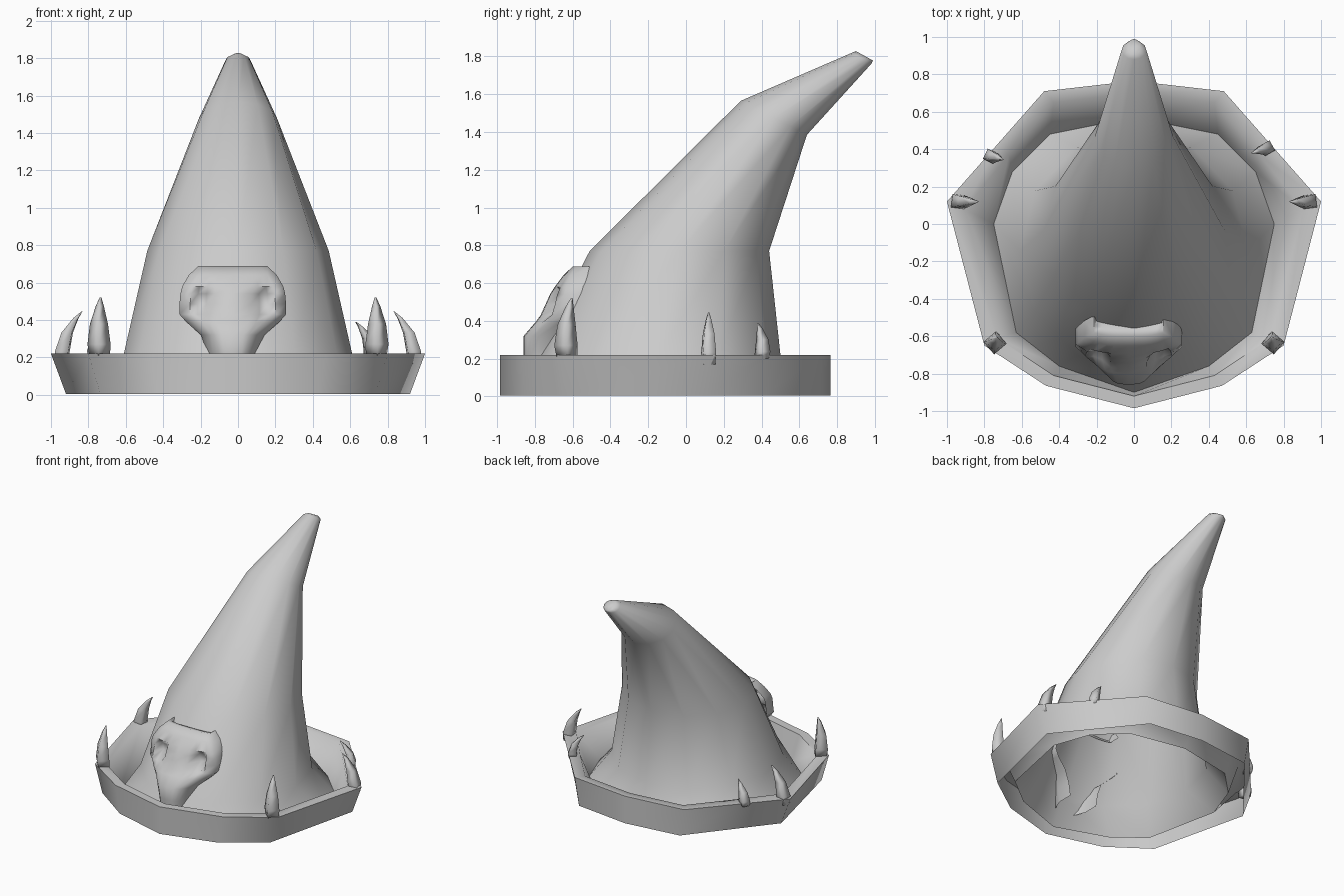
import bpy, bmesh
from math import sin, cos, pi, radians
from mathutils import Vector

if "Cube" in bpy.data.objects:
    bpy.data.objects.remove(bpy.data.objects["Cube"])


def make(name, loops, closed=True, cap_start=False, cap_end=False, angle=40):
    """Skin a list of equal-length point loops into one object."""
    bm = bmesh.new()
    rows = [[bm.verts.new(p) for p in loop] for loop in loops]
    n = len(rows[0])
    for a, b in zip(rows, rows[1:]):
        for i in range(n if closed else n - 1):
            j = (i + 1) % n
            bm.faces.new((a[i], a[j], b[j], b[i]))
    if cap_start:
        bm.faces.new(rows[0][::-1])
    if cap_end:
        bm.faces.new(rows[-1])
    bmesh.ops.remove_doubles(bm, verts=bm.verts, dist=0.0005)
    if cap_start or cap_end:
        bmesh.ops.recalc_face_normals(bm, faces=bm.faces)
    me = bpy.data.meshes.new(name)
    bm.to_mesh(me)
    bm.free()
    ob = bpy.data.objects.new(name, me)
    bpy.context.collection.objects.link(ob)
    bpy.ops.object.select_all(action='DESELECT')
    bpy.context.view_layer.objects.active = ob
    ob.select_set(True)
    bpy.ops.object.shade_smooth_by_angle(angle=radians(angle))
    return ob


def mirrored(half, z, sx=1.0):
    """Half outline from front to back, mirrored into a full loop."""
    full = half + [(-x, y) for x, y in half[-2:0:-1]]
    return [(x * sx, y, z) for x, y in full]


# Brim: flaring outer wall, flat lip, inside slope down to the crown (hollow below)
outer = [(0, -.985), (.47, -.865), (.80, -.65), (1, .12), (.74, .415), (.48, .71), (0, .765)]
lip = [(0, -.92), (.43, -.81), (.73, -.61), (.905, .08), (.67, .37), (.43, .65), (0, .70)]
base = [(0, -.90), (.40, -.76), (.63, -.58), (.75, 0), (.65, .28), (.45, .48), (0, .57)]
make("brim", [mirrored(outer, .005, .92), mirrored(outer, .22),
              mirrored(lip, .22), mirrored(base, .025)], angle=62)


# Crown: bent cone, each ring = centre y, z, half width, half depth vector (y, z)
def ring(cy, cz, rx, dy, dz):
    pts = []
    for i in range(12):
        a = -pi / 2 + i * pi / 6
        pts.append((rx * cos(a), cy + dy * sin(a), cz + dz * sin(a)))
    return pts


make("crown", [mirrored(base, .025),
               ring(-.145, .22, .61, .645, 0),
               ring(-.035, .77, .485, .475, 0),
               ring(.465, 1.475, .21, .175, -.09),
               ring(.93, 1.79, .066, .05, -.03),
               ring(.945, 1.803, .03, .045, -.025)], cap_end=True, angle=85)

# Skull ornament: rows = z, half width, front y, side y
rows = [(.12, .12, -.85, -.72), (.22, .135, -.86, -.72), (.32, .17, -.86, -.70),
        (.39, .25, -.80, -.67), (.43, .285, -.77, -.655), (.485, .285, -.745, -.645),
        (.54, .28, -.72, -.645), (.58, .27, -.695, -.635), (.64, .235, -.65, -.605),
        (.688, .185, -.60, -.58), (.68, .18, -.56, -.545), (.62, .17, -.52, -.50)]
cols = [-1, -1, -.8, -.66, -.5, -.34, 0, .34, .5, .66, .8, 1, 1]
socket = {4: .03, 5: .09, 6: .06}
loops = []
for r, (z, w, yf, ys) in enumerate(rows):
    loop = []
    for c, f in enumerate(cols):
        y = yf + (ys - yf) * abs(f) ** 3
        if c in (3, 4, 8, 9):
            y += socket.get(r, 0)
        if c in (0, len(cols) - 1):
            y = max(ys + .09, -.6)
        loop.append((-.028 + w * f, y, z))
    loops.append(loop)
make("skull", loops, closed=False, angle=65)


# Horns round the brim: curved four-sided spikes
def spike(name, p0, p1, p2, r, turn=0.0):
    p0, p1, p2 = Vector(p0), Vector(p1), Vector(p2)
    out = Vector((p0.x, p0.y, 0)).normalized()
    side = Vector((-out.y, out.x, 0))
    loops = []
    for t, k in ((0, .9), (.2, 1), (.55, .78), (.85, .36), (1, .08)):
        c = p0 * (1 - t) ** 2 + p1 * 2 * t * (1 - t) + p2 * t * t
        loops.append([c + (out * cos(a) + side * sin(a)) * r * k
                      for a in (turn + pi / 4 + i * pi / 2 for i in range(4))])
    make(name, loops, cap_start=True, cap_end=True, angle=100)


for s, label in ((1, "right"), (-1, "left")):
    spike("front_horn_" + label, (.74 * s, -.63, .21), (.75 * s, -.65, .36), (.735 * s, -.605, .52), .062)
    spike("side_horn_" + label, (.94 * s, .12, .17), (.95 * s, .12, .33), (.835 * s, .12, .445), .05)
spike("back_horn_right", (.71, .40, .20), (.73, .42, .29), (.63, .38, .39), .043)
spike("back_horn_left", (-.765, .36, .20), (-.78, .37, .29), (-.70, .345, .385), .043)
